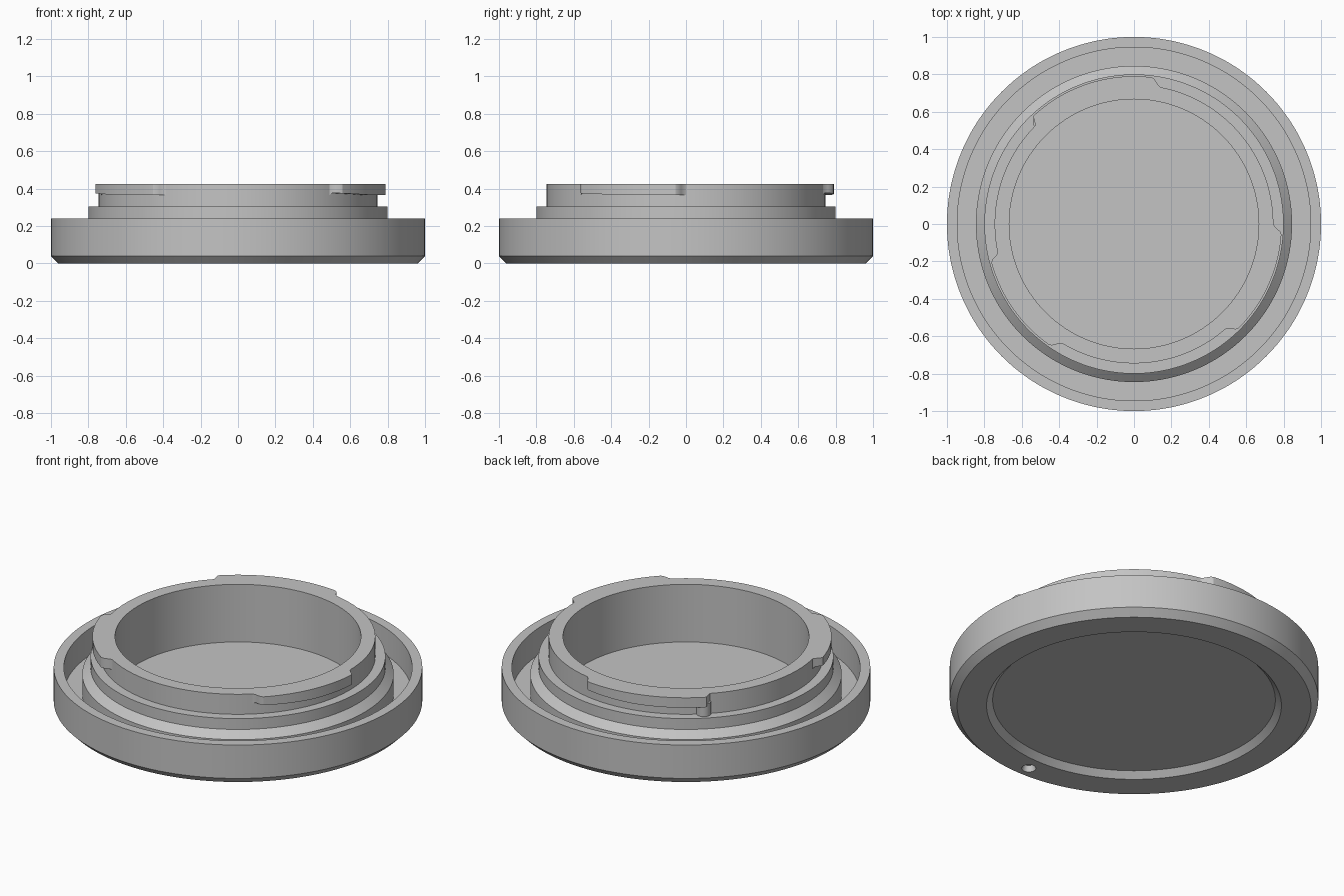
import bpy, bmesh, math
from mathutils import Matrix, Vector

if "Cube" in bpy.data.objects:
    bpy.data.objects.remove(bpy.data.objects["Cube"], do_unlink=True)

grey = bpy.data.materials.new("plain grey")
grey.use_nodes = True
grey.diffuse_color = (0.55, 0.55, 0.55, 1)
grey.node_tree.nodes["Principled BSDF"].inputs["Base Color"].default_value = grey.diffuse_color

NECK, TAB = 0.745, 0.79
SEGMENTS = 360
# Bayonet tabs: foot of first ramp, full height, end of full height, foot of last ramp (degrees)
TABS = [(79, 83, 133, 135), (192, 195, 235, 239), (311, 315, 356, 360)]


def tab_shape(angle):
    """Outer radius and underside height of the flange at an angle."""
    for a, b, c, d in TABS:
        if a < angle < d:
            t = min(1, (angle - a) / (b - a), (d - angle) / (d - c))
            radius = NECK + (TAB - NECK) * t * t * (3 - 2 * t)
            lead_in = max(0, 1 - (angle - a) / 25)
            return radius, 0.365 + 0.012 * lead_in
    return NECK, 0.365


def section(angle):
    """Closed radius/height outline, from bottom centre round to bore floor centre."""
    flange, under = tab_shape(angle)
    return [(0, 0.035), (0.767, 0.035), (0.80, 0), (0.96, 0),       # recessed base
            (1, 0.04), (1, 0.24), (0.945, 0.24), (0.945, 0.08),     # outer rim and channel
            (0.845, 0.08), (0.845, 0.20), (0.80, 0.24),             # sloped shoulder
            (0.80, 0.305), (NECK, 0.305), (NECK, under),            # step and neck
            (flange, under), (flange, 0.425),                       # bayonet flange
            (0.667, 0.425), (0.667, 0.08), (0, 0.08)]               # bore


def make_object(name, bm):
    bmesh.ops.recalc_face_normals(bm, faces=bm.faces)
    mesh = bpy.data.meshes.new(name)
    bm.to_mesh(mesh)
    bm.free()
    mesh.materials.append(grey)
    obj = bpy.data.objects.new(name, mesh)
    bpy.context.collection.objects.link(obj)
    return obj


def make_cone(name, bottom_radius, top_radius, height, position):
    bm = bmesh.new()
    bmesh.ops.create_cone(bm, cap_ends=True, segments=32, radius1=bottom_radius,
                          radius2=top_radius, depth=height,
                          matrix=Matrix.Translation(position))
    return make_object(name, bm)


def smooth(obj):
    bpy.ops.object.select_all(action="DESELECT")
    obj.select_set(True)
    bpy.context.view_layer.objects.active = obj
    bpy.ops.object.shade_smooth_by_angle(angle=math.radians(25))


# Cap body, swept round the axis
bm = bmesh.new()
rings = []
for i in range(SEGMENTS):
    degrees = i * 360 / SEGMENTS
    a = math.radians(degrees)
    rings.append([bm.verts.new((r * math.cos(a), r * math.sin(a), z))
                  for r, z in section(degrees)])
for i, ring in enumerate(rings):
    following = rings[(i + 1) % SEGMENTS]
    for j in range(len(ring) - 1):
        bm.faces.new((ring[j], following[j], following[j + 1], ring[j + 1]))
bmesh.ops.remove_doubles(bm, verts=bm.verts, dist=0.00005)
body = make_object("cap_body", bm)

# Index dimple in the underside
cutter = make_cone("dimple_cutter", 0.045, 0.03, 0.06, Vector((0, -0.888, 0.005)))
cutter.hide_render = True
cut = body.modifiers.new("dimple", "BOOLEAN")
cut.operation = "DIFFERENCE"
cut.object = cutter
bpy.context.view_layer.objects.active = body
bpy.ops.object.modifier_apply(modifier=cut.name)
bpy.data.objects.remove(cutter, do_unlink=True)
smooth(body)

# Stop post under the end of the rear tab
a = math.radians(132.5)
post = make_cone("stop_post", 0.04, 0.04, 0.08,
                 Vector((0.742 * math.cos(a), 0.742 * math.sin(a), 0.34)))
smooth(post)
